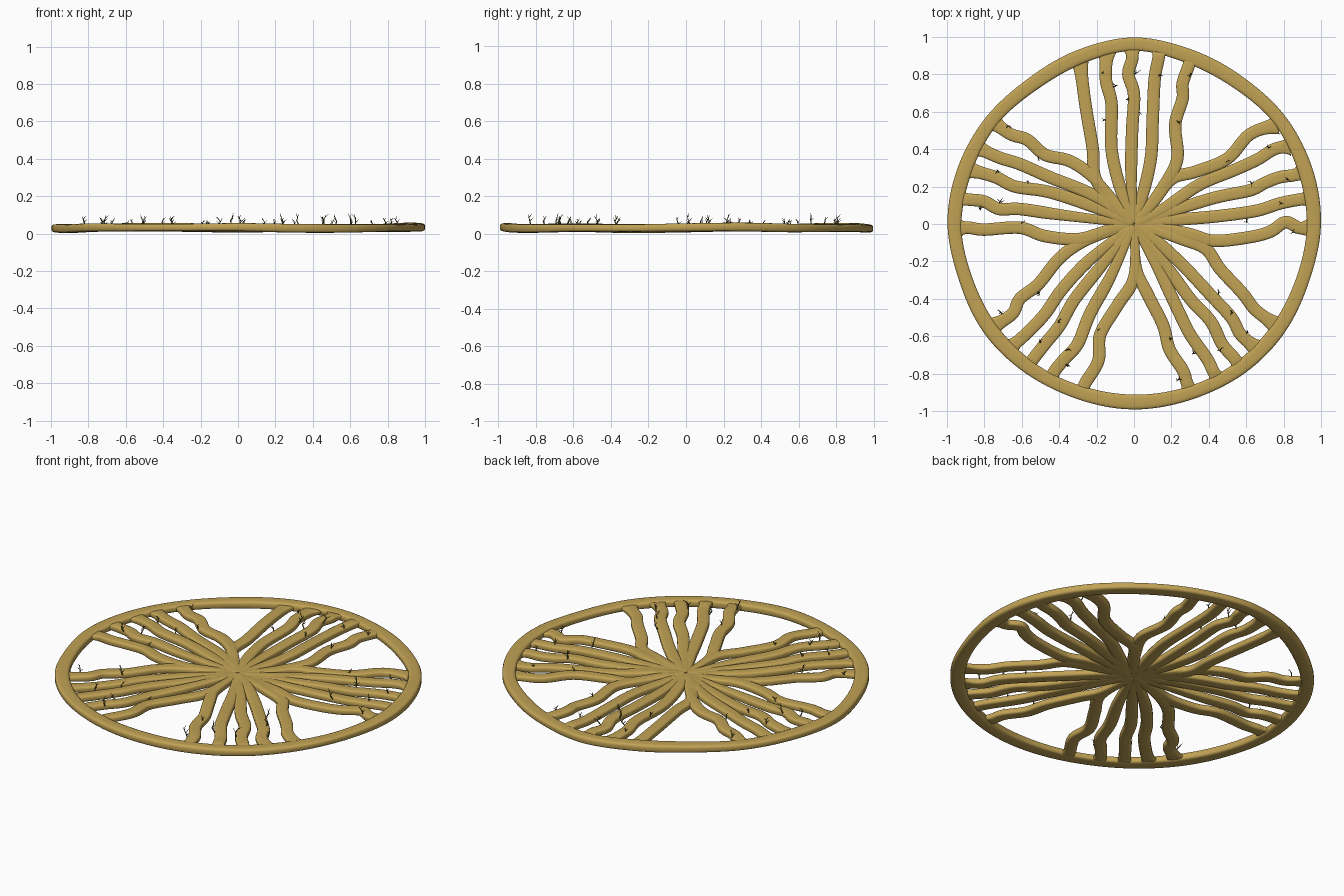
import bpy, bmesh, math, random
from mathutils import Vector

if "Cube" in bpy.data.objects:
    bpy.data.objects.remove(bpy.data.objects["Cube"])

random.seed(4)


def material(name, rgb):
    m = bpy.data.materials.new(name)
    m.diffuse_color = (*rgb, 1)
    m.use_nodes = True
    m.node_tree.nodes["Principled BSDF"].inputs["Base Color"].default_value = m.diffuse_color
    return m


WOOD = material("tan_wood", (0.53, 0.36, 0.09))
TWIG = material("dark_twig", (0.10, 0.085, 0.025))


def smooth_path(pts, closed=False, n=7):
    """Catmull-Rom samples through the points."""
    c = len(pts)
    get = (lambda i: pts[i % c]) if closed else (lambda i: pts[max(0, min(c - 1, i))])
    out = []
    for i in range(c if closed else c - 1):
        a, b, d, e = (get(i + k) for k in (-1, 0, 1, 2))
        for k in range(n):
            t = k / n
            out.append(0.5 * (2 * b + (d - a) * t + (2 * a - 5 * b + 4 * d - e) * t * t
                              + (3 * b - a - 3 * d + e) * t ** 3))
    if not closed:
        out.append(pts[-1])
    return out


def sweep(bm, path, size, closed=False, sides=16):
    """Sweep a rounded flat section along a level path; size(t) gives half width, half height."""
    c, rings = len(path), []
    for i, p in enumerate(path):
        a = path[i - 1] if closed or i else p
        b = path[(i + 1) % c] if closed or i < c - 1 else p
        d = b - a
        side = Vector((-d.y, d.x, 0)).normalized()
        w, h = size(i / (c - 1))
        ring = []
        for k in range(sides):
            q = 2 * math.pi * (k + 0.5) / sides
            u, v = math.cos(q), math.sin(q)
            u = math.copysign(abs(u) ** 0.6, u)
            v = math.copysign(abs(v) ** 0.45, v)
            ring.append(bm.verts.new(p + side * (w * u) + Vector((0, 0, h * v))))
        rings.append(ring)
    for i in range(c if closed else c - 1):
        r, s = rings[i], rings[(i + 1) % c]
        for k in range(sides):
            j = (k + 1) % sides
            bm.faces.new((r[k], r[j], s[j], s[k]))
    if not closed:
        bm.faces.new(rings[0])
        bm.faces.new(rings[-1])


def finish(bm, name, mat):
    bmesh.ops.recalc_face_normals(bm, faces=bm.faces)
    for f in bm.faces:
        f.smooth = True
    me = bpy.data.meshes.new(name)
    bm.to_mesh(me)
    bm.free()
    me.materials.append(mat)
    ob = bpy.data.objects.new(name, me)
    bpy.context.collection.objects.link(ob)


# Uneven outer rim: outer radius every 18 degrees
radii = [1.0, .998, .995, .978, .982, 1.0, .977, .962, .978, .988,
         .998, .985, .99, .988, .985, .99, .99, .994, .992, .988]
rim = []
for i, r in enumerate(radii):
    a = math.radians(18 * i)
    z = .031 + .003 * math.sin(3 * a + 1) + .002 * math.sin(7 * a)
    rim.append(Vector(((r - .038) * math.cos(a), (r - .038) * math.sin(a), z)))
bm = bmesh.new()
sweep(bm, smooth_path(rim, True),
      lambda t: (.038 + .002 * math.sin(t * 44), .0215 + .002 * math.sin(t * 8 * math.pi)), True)
finish(bm, "rim", WOOD)


# Wavy spokes, five per fan, widening where they join the rim
def spoke_size(t):
    core = min(1, .6 + t * 1.8)
    flare = max(0, t - .88) / .12
    return (.0335 * core + .02 * flare ** 2, .019 * min(1, .85 + t) - .005 * flare)


spoke_points = []


def fan(name, arms):
    bm = bmesh.new()
    for n, flat in enumerate(arms):
        pts = [Vector((flat[i], flat[i + 1], 0)) for i in range(0, len(flat), 2)]
        pts.insert(0, pts[0].normalized() * .93)
        if pts[1].length > .89:
            pts.pop(1)
        pts.append(Vector((0, 0, 0)))
        pts.reverse()
        for i, p in enumerate(pts):
            p.z = .032 + .002 * math.sin(i * 2 + n)
        pts[-1].z = .031
        path = smooth_path(pts)
        spoke_points.extend(path)
        sweep(bm, path, spoke_size)
    finish(bm, name, WOOD)


fan("back_spokes", [
    (-.28, .85, -.26, .64, -.22, .40, -.205, .24, -.09, .09),
    (-.14, .88, -.15, .77, -.12, .64, -.12, .40, -.07, .18),
    (-.01, .88, -.03, .80, 0, .69, -.01, .50, -.015, .24),
    (.13, .88, .11, .77, .10, .56, .09, .35, .04, .13),
    (.29, .84, .26, .75, .26, .67, .22, .53, .23, .34, .14, .18)])
fan("right_spokes", [
    (.75, .52, .62, .48, .50, .35, .33, .28, .20, .24, .09, .10),
    (.82, .41, .75, .40, .66, .345, .54, .29, .35, .21, .17, .09),
    (.85, .26, .78, .25, .70, .22, .62, .18, .43, .14, .19, .065),
    (.88, .13, .78, .11, .65, .07, .43, .04, .19, .02),
    (.88, -.02, .81, .01, .73, -.04, .62, -.07, .43, -.09, .30, -.055, .14, -.02)])
fan("front_right_spokes", [
    (.73, -.52, .65, -.46, .58, -.37, .46, -.24, .38, -.13, .22, -.07),
    (.63, -.64, .57, -.59, .52, -.50, .41, -.38, .27, -.23, .11, -.08),
    (.53, -.71, .47, -.64, .41, -.52, .30, -.40, .17, -.22),
    (.42, -.78, .39, -.72, .30, -.59, .235, -.46, .13, -.24),
    (.28, -.84, .26, -.78, .19, -.67, .155, -.54, .075, -.38, .015, -.24)])
fan("front_left_spokes", [
    (-.26, -.85, -.19, -.73, -.18, -.59, -.085, -.43, 0, -.28),
    (-.42, -.78, -.37, -.72, -.30, -.64, -.235, -.48, -.12, -.27),
    (-.53, -.71, -.475, -.64, -.395, -.54, -.315, -.40, -.155, -.20),
    (-.63, -.63, -.58, -.59, -.475, -.48, -.385, -.35, -.235, -.19),
    (-.73, -.53, -.65, -.48, -.61, -.40, -.51, -.32, -.395, -.18, -.26, -.09)])
fan("left_spokes", [
    (-.73, .53, -.66, .48, -.57, .45, -.475, .37, -.34, .335, -.21, .24),
    (-.80, .39, -.72, .355, -.61, .32, -.45, .25, -.21, .15),
    (-.85, .28, -.74, .25, -.635, .20, -.45, .17, -.21, .09),
    (-.88, .13, -.80, .12, -.72, .08, -.61, .08, -.40, .05),
    (-.88, -.02, -.80, -.03, -.61, -.02, -.475, -.065, -.29, -.08, -.13, -.03)])


# Thin forked twigs growing from the spokes
def stick(bm, a, b, r0, r1):
    d = (b - a).normalized()
    u = d.orthogonal().normalized()
    v = d.cross(u)
    rings = []
    for p, r in ((a, r0), (b, r1)):
        rings.append([bm.verts.new(p + r * (u * math.cos(q) + v * math.sin(q)))
                      for q in (k * 2 * math.pi / 5 for k in range(5))])
    for k in range(5):
        j = (k + 1) % 5
        bm.faces.new((rings[0][k], rings[0][j], rings[1][j], rings[1][k]))
    bm.faces.new(rings[1])


def lean(s):
    return Vector((random.uniform(-s, s), random.uniform(-s, s), 1)).normalized()


spots = [(.30, .80), (.235, .55), (-.11, .73), (-.04, .67), (-.175, .56), (.03, .60),
         (-.16, .81), (.015, .80), (.14, .80), (-.67, .53), (-.51, .355), (-.72, .28),
         (-.57, .22), (-.82, .09), (-.72, .11), (-.60, .01), (.73, .40), (.50, .345),
         (.625, .23), (.82, .25), (.79, .11), (.615, 0), (.85, -.035), (.47, -.36),
         (.52, -.48), (.61, -.57), (.46, -.68), (.32, -.70), (.225, -.83), (.19, -.61),
         (-.19, -.57), (-.34, -.76), (-.34, -.67), (-.50, -.64), (-.50, -.38),
         (-.705, -.48), (-.40, -.52)]
bm = bmesh.new()
for x, y in spots:
    size = random.uniform(.5, 1.1)
    base = Vector((x, y, .036))
    near = min(spoke_points, key=lambda p: (p - base).length)
    off = base - near
    off.z = 0
    # root each twig on the edge of its spoke, leaning outward
    base = Vector((near.x, near.y, .038)) + off.normalized() * min(off.length, .03)
    knee = base + (lean(.4) + off.normalized() * .4).normalized() * .032 * size
    tip = knee + lean(.7) * .035 * size
    stick(bm, base, knee, .004, .003)
    stick(bm, knee, tip, .003, .001)
    for p in (knee, base.lerp(knee, .6), knee.lerp(tip, .5)):
        stick(bm, p, p + lean(1.3) * .026 * size, .0022, .0008)
finish(bm, "twigs", TWIG)
